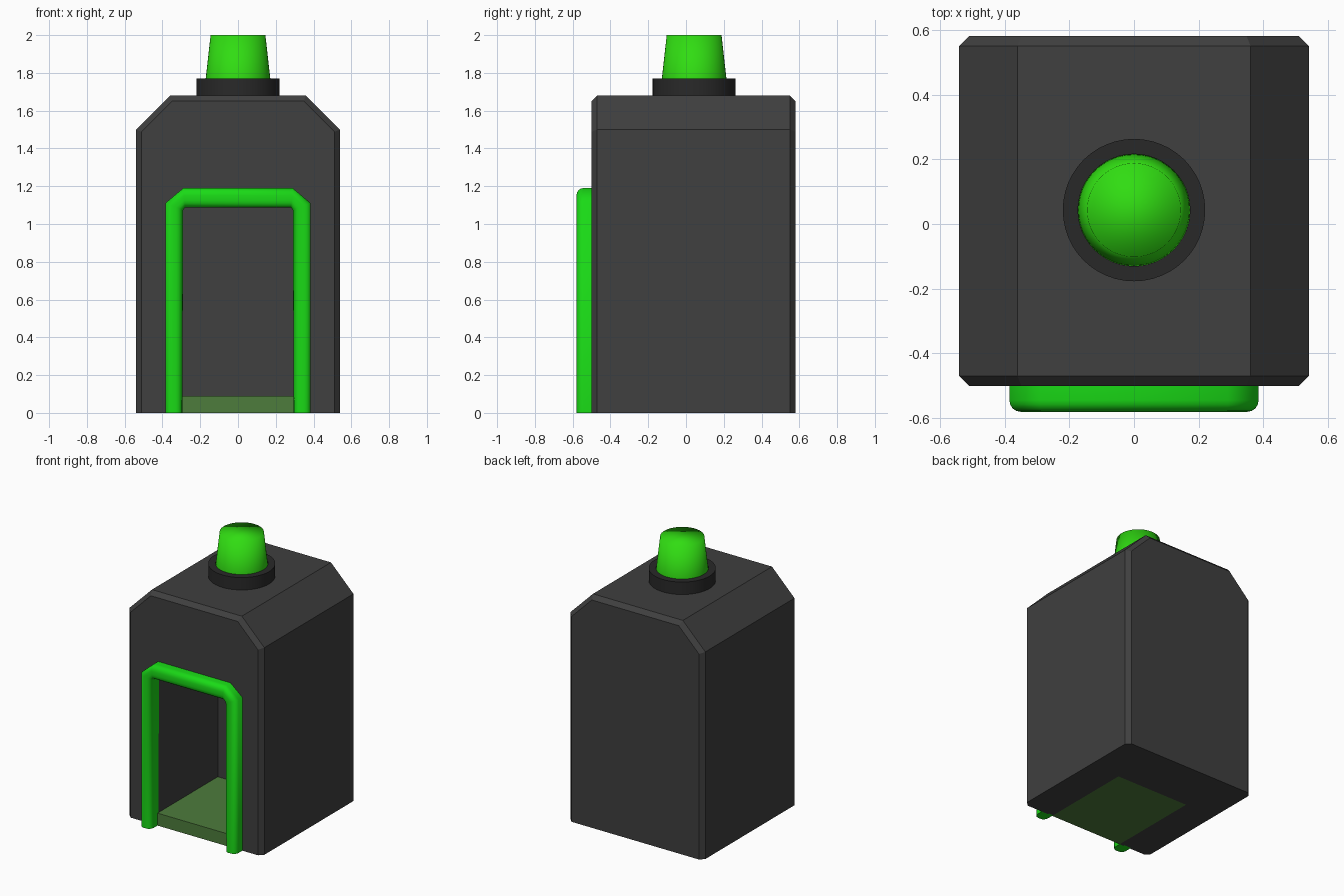
import bpy, bmesh, math

if "Cube" in bpy.data.objects:
    bpy.data.objects.remove(bpy.data.objects["Cube"])

def paint(obj, rgb):
    m = bpy.data.materials.new(obj.name + "_colour")
    m.diffuse_color = (*rgb, 1)
    m.use_nodes = True
    m.node_tree.nodes["Principled BSDF"].inputs["Base Color"].default_value = m.diffuse_color
    obj.data.materials.append(m)

def loft(name, rings, rgb, closed=False):
    """Skin a list of equal-length point loops; cap the ends unless closed."""
    bm = bmesh.new()
    loops = [[bm.verts.new(p) for p in r] for r in rings]
    n = len(loops[0])
    pairs = list(zip(loops, loops[1:]))
    if closed:
        pairs.append((loops[-1], loops[0]))
    else:
        bm.faces.new(loops[0])
        bm.faces.new(loops[-1])
    for a, b in pairs:
        for i in range(n):
            j = (i + 1) % n
            bm.faces.new((a[i], a[j], b[j], b[i]))
    bmesh.ops.recalc_face_normals(bm, faces=bm.faces)
    me = bpy.data.meshes.new(name)
    bm.to_mesh(me)
    bm.free()
    obj = bpy.data.objects.new(name, me)
    bpy.context.collection.objects.link(obj)
    paint(obj, rgb)
    return obj

def box(name, x, y0, y1, z0, z1, rgb):
    return loft(name, [[(-x, y, z0), (x, y, z0), (x, y, z1), (-x, y, z1)] for y in (y0, y1)], rgb)

def circle(r, z, y=0.043, n=48):
    return [(r * math.cos(2 * math.pi * i / n), y + r * math.sin(2 * math.pi * i / n), z) for i in range(n)]

def activate(obj):
    bpy.ops.object.select_all(action='DESELECT')
    obj.select_set(True)
    bpy.context.view_layer.objects.active = obj

def smooth(obj, angle):
    activate(obj)
    bpy.ops.object.shade_smooth_by_angle(angle=math.radians(angle))

DARK, BLACK = (0.05, 0.05, 0.05), (0.022, 0.022, 0.022)
GREEN, LAMP, MAT = (0.01, 0.7, 0.008), (0.03, 0.72, 0.006), (0.075, 0.2, 0.045)

# Booth shell: chamfered roof profile, edges chamfered front and back
def profile(y, half):
    return [(s * x, y, z) for s, pts in ((1, half), (-1, half[::-1])) for x, z in pts]

outer = [(0.54, 0), (0.54, 1.5), (0.36, 1.68)]
inset = [(0.51, 0), (0.51, 1.488), (0.348, 1.65)]
shell = loft("booth_shell", [profile(-0.5, inset), profile(-0.47, outer),
                             profile(0.55, outer), profile(0.58, inset)], DARK)

# Doorway recess, open at the front and bottom
cutter = box("doorway_cutter", 0.295, -0.7, 0.19, -0.2, 1.09, DARK)
cutter.hide_render = True
cut = shell.modifiers.new("doorway", 'BOOLEAN')
cut.operation, cut.object, cut.solver = 'DIFFERENCE', cutter, 'EXACT'
activate(shell)
bpy.ops.object.modifier_apply(modifier="doorway")
bpy.data.objects.remove(cutter)

# Floor pad filling the recess
box("floor_pad", 0.295, -0.5, 0.19, 0, 0.09, MAT)

# Door frame: rounded section swept between inner and outer outlines
half = [((0.295, 0), (0.385, 0)), ((0.29, 1.075), (0.385, 1.11)), ((0.28, 1.087), (0.29, 1.19))]
stations = half + [((-a[0], a[1]), (-b[0], b[1])) for a, b in half[::-1]]
R, W = 0.036, 0.095
arc = [(R - R * math.cos(a), -0.58 + R - R * math.sin(a)) for a in (math.pi / 8 * i for i in range(5))]
section = [(0, -0.49)] + arc + [(W - o, y) for o, y in arc[::-1]] + [(W, -0.49)]
frame = loft("door_frame", [[(a[0] + (b[0] - a[0]) * o / W, y, a[1] + (b[1] - a[1]) * o / W)
                             for o, y in section] for a, b in stations], GREEN)
smooth(frame, 50)

# Lamp collar on the roof
collar = loft("lamp_collar", [circle(0.22, 1.67), circle(0.22, 1.77),
                              circle(0.173, 1.77), circle(0.173, 1.67)], BLACK, closed=True)
smooth(collar, 40)

# Tapered lamp, softly shaded over its flat top
lamp = loft("roof_lamp", [circle(0.176, 1.69), circle(0.171, 1.77), circle(0.145, 2.0)], LAMP)
smooth(lamp, 120)
